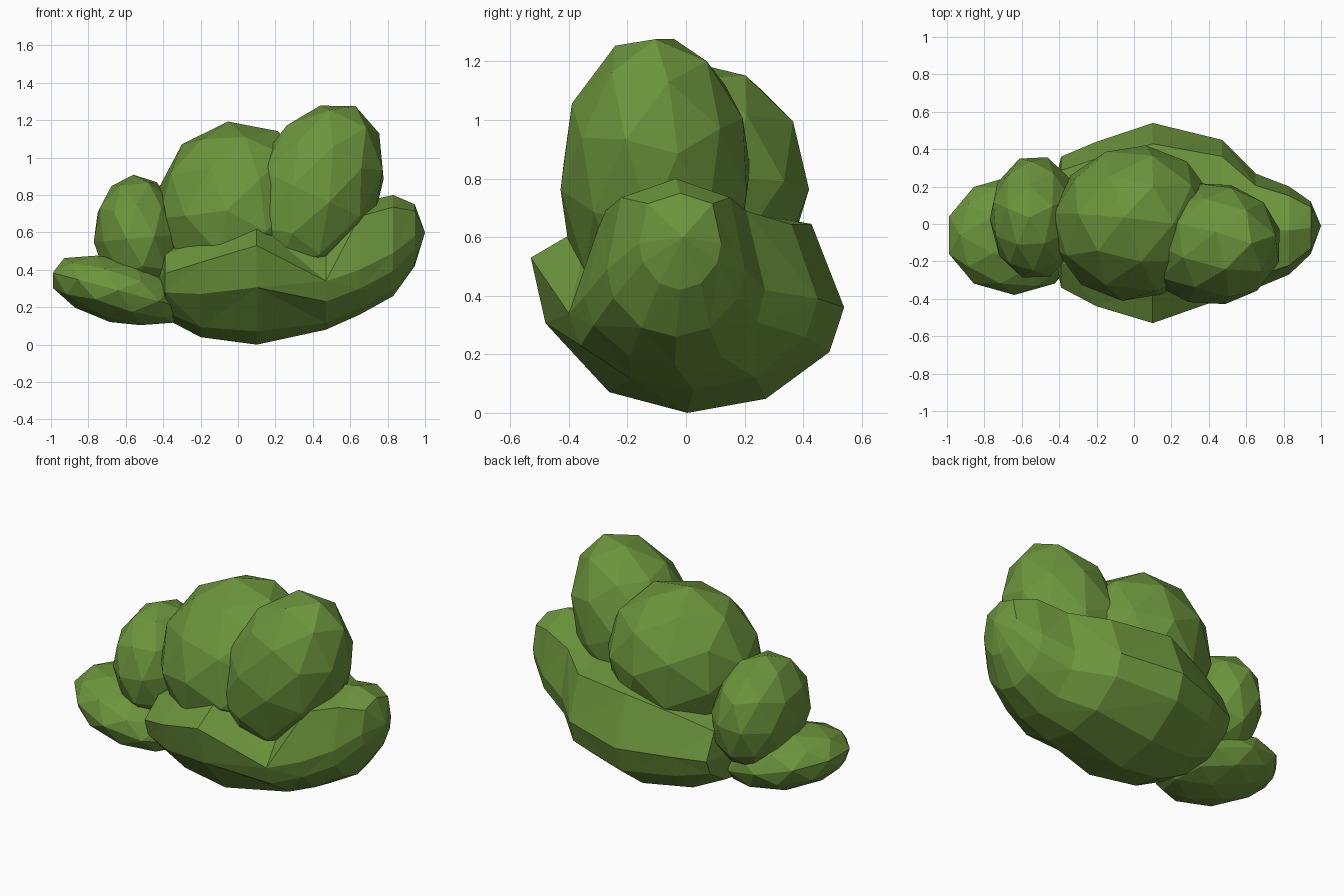
import bpy, bmesh, math
from mathutils import Matrix, Euler

if "Cube" in bpy.data.objects:
    bpy.data.objects.remove(bpy.data.objects["Cube"])

leaf = bpy.data.materials.new("leaf green")
leaf.diffuse_color = (0.15, 0.30, 0.045, 1)
leaf.use_nodes = True
leaf.node_tree.nodes["Principled BSDF"].inputs["Base Color"].default_value = leaf.diffuse_color


def finish(bm, name):
    bmesh.ops.recalc_face_normals(bm, faces=bm.faces)
    me = bpy.data.meshes.new(name)
    bm.to_mesh(me)
    bm.free()
    me.materials.append(leaf)
    ob = bpy.data.objects.new(name, me)
    bpy.context.collection.objects.link(ob)
    return ob


def lobe(name, center, radii, tilt, spin=0):
    """Faceted, tilted ellipsoid clump of foliage."""
    bm = bmesh.new()
    bmesh.ops.create_icosphere(bm, subdivisions=2, radius=1.03)
    m = (Matrix.Translation(center)
         @ Euler([math.radians(a) for a in tilt]).to_matrix().to_4x4()
         @ Matrix.Diagonal((*radii, 1)) @ Matrix.Rotation(math.radians(spin), 4, 'Z'))
    bmesh.ops.transform(bm, matrix=m, verts=bm.verts)
    return finish(bm, name)


# Rounded clumps
lobe("low_left_clump", (-0.64, -0.06, 0.29), (0.37, 0.31, 0.17), (0, 15, 0))
lobe("upper_left_clump", (-0.53, 0.035, 0.57), (0.235, 0.325, 0.33), (0, -5, 0), 20)
lobe("middle_clump", (0.0, 0.005, 0.74), (0.43, 0.395, 0.455), (-25, 14, 0), 10)
lobe("tall_right_clump", (0.405, -0.105, 0.80), (0.34, 0.325, 0.51), (0, 25, 0), 15)

# Broad base clump: ring sections along x as
# (x, y front, y back, z low, z high, z of front rim, z of back rim)
sections = [
    (-0.39, -0.34, 0.36, 0.14, 0.54, 0.38, 0.34),
    (-0.20, -0.44, 0.44, 0.04, 0.62, 0.44, 0.35),
    (0.10, -0.53, 0.54, 0.00, 0.72, 0.53, 0.36),
    (0.47, -0.40, 0.45, 0.08, 0.71, 0.34, 0.39),
    (0.65, -0.345, 0.27, 0.16, 0.76, 0.40, 0.42),
    (0.83, -0.27, 0.20, 0.26, 0.80, 0.49, 0.49),
    (0.945, -0.16, 0.12, 0.42, 0.75, 0.58, 0.58),
]
angles = [0, 45, 90, 135, 180, 205, 240, 270, 300, 335]
N = len(angles)
bm = bmesh.new()
rings = []
for x, y0, y1, z0, z1, zf, zb in sections:
    ring = []
    for deg in angles:
        c, s = math.cos(math.radians(deg)), math.sin(math.radians(deg))
        rim = zf if c < -0.01 else zb if c > 0.01 else (zf + zb) / 2
        # upper shoulders: full at the back, flatter at the front left
        full = {45: 1.12, 135: 0.88 if x < 0.5 else 1.12}.get(deg, 1.0)
        y = (y0 + y1) / 2 + (y1 - y0) / 2 * c * full
        z = rim + ((z1 - rim) if s > 0 else (rim - z0)) * s * full
        ring.append(bm.verts.new((x, y, z)))
    rings.append(ring)
for i, (r0, r1) in enumerate(zip(rings, rings[1:])):
    for k in range(N):
        a, b, c, d = r0[k], r0[(k + 1) % N], r1[(k + 1) % N], r1[k]
        tris = ((a, b, c), (a, c, d)) if (i + k) % 2 else ((a, b, d), (b, c, d))
        for t in tris:
            bm.faces.new(t)
for ring, tip in ((rings[0], (-0.46, 0.04, 0.34)), (rings[-1], (1.0, -0.01, 0.60))):
    v = bm.verts.new(tip)
    for k in range(N):
        bm.faces.new((ring[k], ring[(k + 1) % N], v))
finish(bm, "base_clump")
